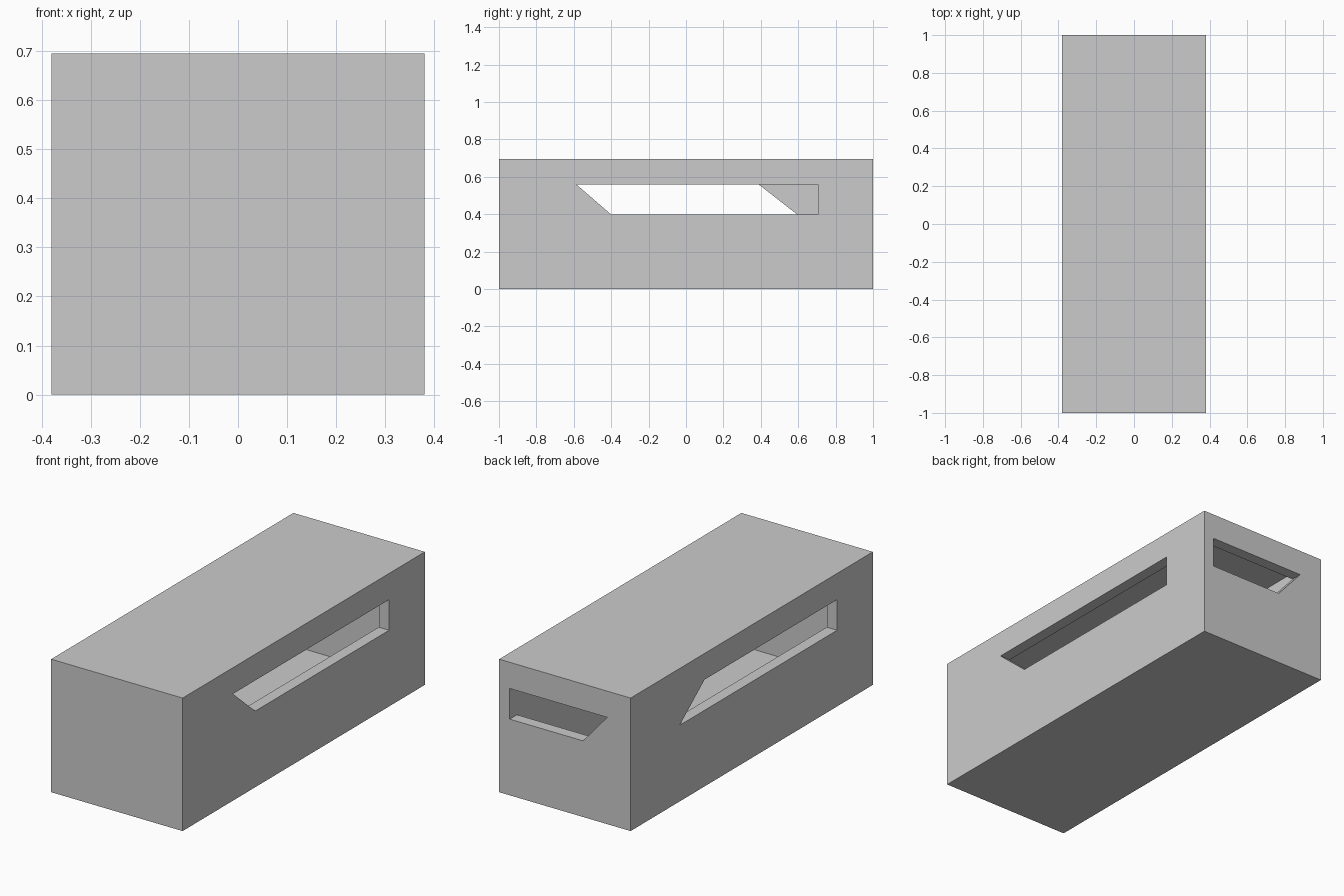
import bpy, bmesh
from mathutils import Vector

if "Cube" in bpy.data.objects:
    bpy.data.objects.remove(bpy.data.objects["Cube"])

W, L, H = 0.38, 1.0, 0.695        # half width, half length, height
WALL, SLAB = 0.06, 0.035          # wall and floor / lid thickness
Z0, Z1 = 0.398, 0.558             # open band between the dark bands
PX, PY, CH = 0.32, 0.71, 0.02     # painted patch limits and corner cut


def material(name, v):
    m = bpy.data.materials.new(name)
    m.diffuse_color = (v, v, v, 1)
    m.use_nodes = True
    m.node_tree.nodes["Principled BSDF"].inputs["Base Color"].default_value = m.diffuse_color
    return m


def prism(name, profile, axis, a, b):
    """Extrude a (horizontal, z) profile along axis 0 (x) or 1 (y)."""
    bm = bmesh.new()
    rings = []
    for t in (a, b):
        rings.append([bm.verts.new((t, h, z) if axis == 0 else (h, t, z))
                      for h, z in profile])
    bm.faces.new(rings[0])
    bm.faces.new(rings[1])
    n = len(profile)
    for i in range(n):
        j = (i + 1) % n
        bm.faces.new((rings[0][i], rings[0][j], rings[1][j], rings[1][i]))
    bmesh.ops.recalc_face_normals(bm, faces=bm.faces)
    me = bpy.data.meshes.new(name)
    bm.to_mesh(me)
    bm.free()
    ob = bpy.data.objects.new(name, me)
    bpy.context.collection.objects.link(ob)
    return ob


def rect(w, z0, z1):
    return [(-w, z0), (w, z0), (w, z1), (-w, z1)]


def slot(b0, b1, t0, t1):
    return [(b0, Z0), (b1, Z0), (t1, Z1), (t0, Z1)]


# hollow box with slanted slots in the right, left and back walls
crate = prism("crate_shell", rect(W, 0, H), 1, -L, L)
cutters = [
    prism("cavity_cutter", rect(W - WALL, SLAB, H - SLAB), 1, -L + WALL, L - WALL),
    prism("right_slot_cutter", slot(-0.40, 0.705, -0.585, 0.705), 0, 0.25, 0.5),
    prism("left_slot_cutter", slot(-0.705, 0.595, -0.705, 0.39), 0, -0.5, -0.25),
    prism("back_slot_cutter", slot(-0.105, 0.319, -0.245, 0.319), 1, 0.85, 1.1),
]
for c in cutters:
    c.hide_render = True
    mod = crate.modifiers.new(c.name, 'BOOLEAN')
    mod.operation = 'DIFFERENCE'
    mod.solver = 'EXACT'
    mod.object = c
bpy.context.view_layer.update()
dg = bpy.context.evaluated_depsgraph_get()
mesh = bpy.data.meshes.new_from_object(crate.evaluated_get(dg))
crate.modifiers.clear()
crate.data = mesh
for c in cutters:
    bpy.data.objects.remove(c, do_unlink=True)

# split faces along the borders of the painted patches
bm = bmesh.new()
bm.from_mesh(mesh)


def split(point, normal, axis):
    """Cut only the faces that point along the given axis."""
    faces = [f for f in bm.faces if abs(f.normal[axis]) > 0.9]
    geom = set(faces)
    for f in faces:
        geom.update(f.edges)
        geom.update(f.verts)
    bmesh.ops.bisect_plane(bm, geom=list(geom), dist=1e-5,
                           plane_co=Vector(point), plane_no=Vector(normal))


bm.normal_update()
for z in (Z0, Z1):
    split((0, 0, z), (0, 0, 1), 0)
    split((0, 0, z), (0, 0, 1), 1)
for s in (-1, 1):
    split((s * PX, 0, 0), (1, 0, 0), 1)
    split((s * PX, 0, 0), (1, 0, 0), 2)
    split((0, s * PY, 0), (0, 1, 0), 2)
    for q in (-1, 1):
        split((s * (PX - CH), q * PY, 0), (s, -q, 0), 2)
    for z, q in ((Z0, 1), (Z1, -1)):
        split((s * (PX - CH), 0, z), (s, 0, q), 1)


def is_dark(f):
    c, n = f.calc_center_median(), f.normal
    x, y, z = abs(c.x), abs(c.y), c.z
    band = max(Z0 - z, z - Z1)
    if abs(n.x) > 0.9:
        return band > 0
    if abs(n.y) > 0.9:
        return band > 0 and x < PX and (PX - x) + band > CH
    if abs(n.z) > 0.9:
        return y > PY and x < PX and (PX - x) + (y - PY) > CH
    return False


bm.normal_update()
for f in bm.faces:
    f.smooth = False
    f.material_index = 1 if is_dark(f) else 0
bm.to_mesh(mesh)
bm.free()

mesh.materials.clear()
mesh.materials.append(material("light_grey", 0.60))
mesh.materials.append(material("dark_grey", 0.29))
